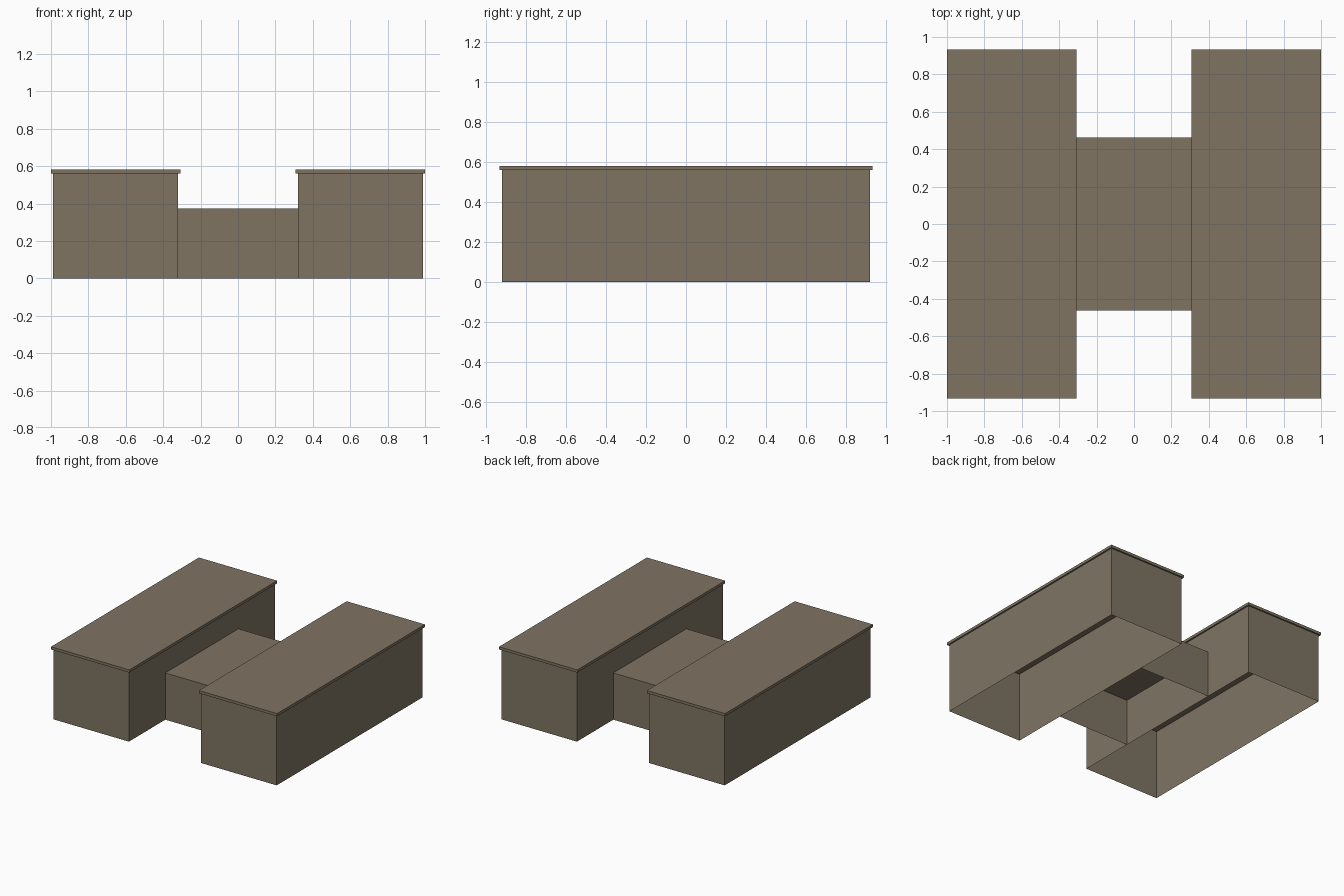
import bpy
import bmesh

default = bpy.data.objects.get("Cube")
if default:
    bpy.data.objects.remove(default, do_unlink=True)

# Single flat colour
stone = bpy.data.materials.new("grey_brown_stone")
stone.use_nodes = True
colour = (0.212, 0.175, 0.124, 1.0)
stone.diffuse_color = colour
bsdf = next(n for n in stone.node_tree.nodes if n.type == "BSDF_PRINCIPLED")
bsdf.inputs["Base Color"].default_value = colour


def box(name, x, y, z, open_sides=()):
    """Box spanning the (min, max) ranges, without faces pointing along open_sides."""
    bm = bmesh.new()
    bmesh.ops.create_cube(bm, size=1)
    for v in bm.verts:
        for axis, (low, high) in enumerate((x, y, z)):
            v.co[axis] = high if v.co[axis] > 0 else low
    bm.normal_update()
    unwanted = [f for f in bm.faces
                if any(f.normal[axis] * sign > 0.9 for axis, sign in open_sides)]
    bmesh.ops.delete(bm, geom=unwanted, context="FACES")
    mesh = bpy.data.meshes.new(name)
    bm.to_mesh(mesh)
    bm.free()
    mesh.materials.append(stone)
    obj = bpy.data.objects.new(name, mesh)
    bpy.context.collection.objects.link(obj)
    return obj


BOTTOM = (2, -1)
EAVE = 0.56

# Two long wings, hollow from below, each with an overhanging roof slab
for side, s in (("left", 1), ("right", -1)):
    wall_x = sorted((s * 0.32, s * 0.988))
    roof_x = sorted((s * 0.308, s * 1.0))
    box(side + "_wing_walls", wall_x, (-0.922, 0.922), (0, EAVE), [BOTTOM, (2, 1)])
    box(side + "_wing_roof", roof_x, (-0.934, 0.934), (EAVE, 0.582))

# Lower connecting block, closed at its ends by the wing walls
box("connecting_block", (-0.32, 0.32), (-0.462, 0.462), (0, 0.374),
    [BOTTOM, (0, 1), (0, -1)])
